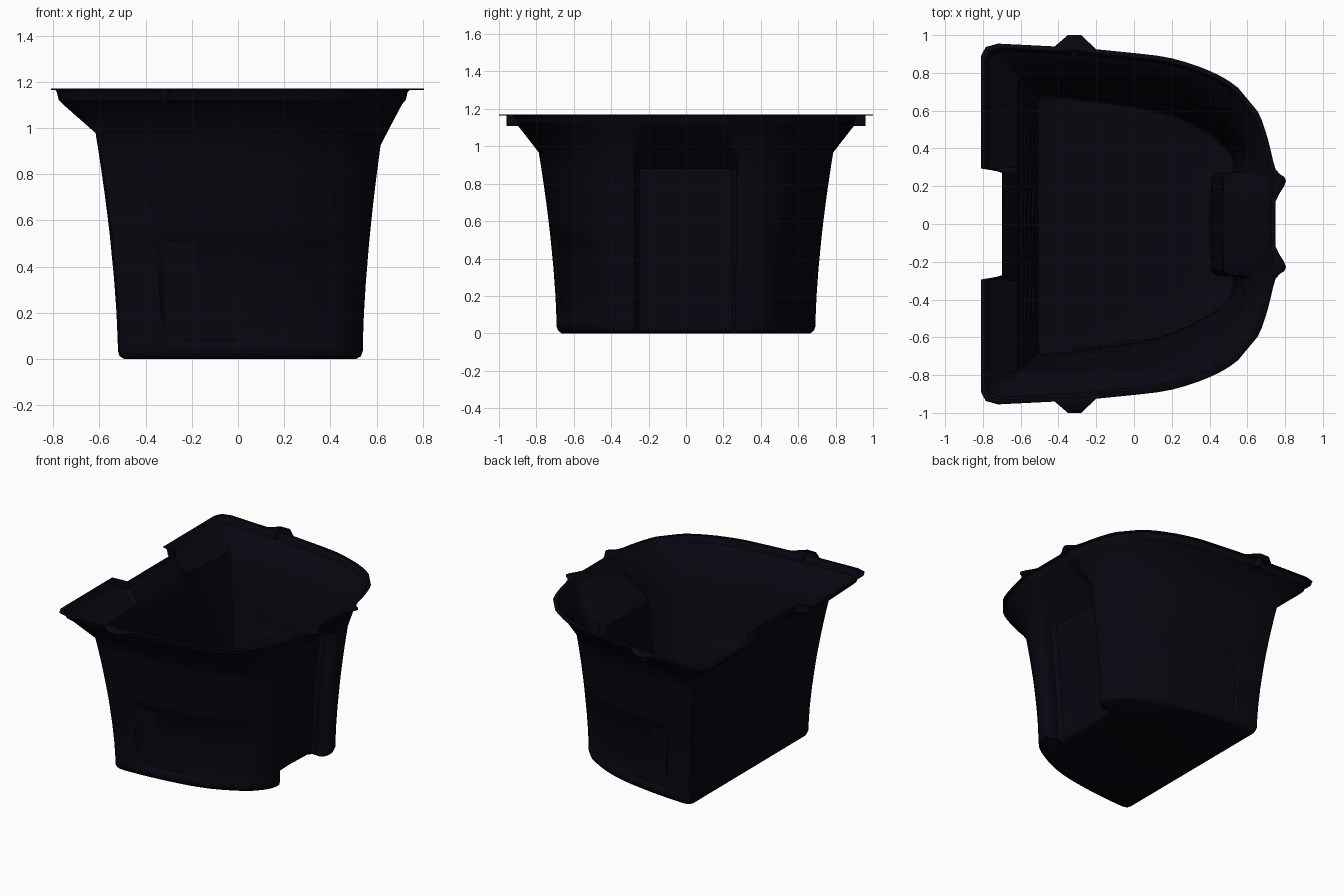
import bpy, bmesh, math

if "Cube" in bpy.data.objects:
    bpy.data.objects.remove(bpy.data.objects["Cube"])

mat = bpy.data.materials.new("dark_plastic")
mat.diffuse_color = (0.002, 0.002, 0.005, 1)
mat.use_nodes = True
mat.node_tree.nodes["Principled BSDF"].inputs["Base Color"].default_value = mat.diffuse_color


def finish(ob, angle=35):
    ob.data.materials.append(mat)
    bpy.ops.object.select_all(action='DESELECT')
    ob.select_set(True)
    bpy.context.view_layer.objects.active = ob
    bpy.ops.object.shade_smooth_by_angle(angle=math.radians(angle))


# Half cross-sections from back middle to right middle: foot and shoulder
FOOT = [(-.52, 0), (-.52, .25), (-.52, .27), (-.52, .30), (-.52, .655), (-.51, .683), (-.48, .692),
        (-.33, .685), (-.315, .683), (-.22, .675), (-.15, .667), (0, .645), (.15, .61), (.28, .56),
        (.42, .485), (.445, .465), (.52, .38), (.54, .30), (.515, .265), (.42, .245), (.41, 0)]
SHOULDER = [(-.62, 0), (-.62, .25), (-.62, .27), (-.62, .30), (-.62, .75), (-.605, .78), (-.57, .787),
            (-.40, .78), (-.38, .778), (-.27, .77), (-.20, .765), (0, .748), (.17, .715), (.32, .66),
            (.475, .565), (.505, .54), (.60, .41), (.617, .31), (.60, .27), (.48, .245), (.475, 0)]


# Rim half-outline, widened by a lip; tab = how far the lugs stick out
def rim_outline(lip, tab):
    back, side = -.78 - lip, .925 + lip
    return [(-.70, 0), (-.70, .25), (-.70, .275), (back, .30 - lip * .2),
            (back, side - .065), (back + .025, side - .018), (back + .09, side),
            (-.42, side - .015), (-.35, side - .02 + tab), (-.28, side - .02 + tab),
            (-.20, side - .03), (0, .875 + lip), (.20, .847 + lip), (.39 + lip * .5, .785 + lip * .8),
            (.53 + lip * .7, .70 + lip * .7), (.625 + lip, .575 + lip * .7), (.68 + lip, .43 + lip * .5),
            (.72 + lip, .29), (.73 + lip + tab * .7, .23), (.72 + lip, .12), (.72 + lip, 0)]


def scaled(half, sx, sy=None):
    return [(x * sx, y * (sy or sx)) for x, y in half]


# Closed ring: rounds the curved side with a spline and mirrors the half
def ring(half, z):
    zs = z if isinstance(z, list) else [z] * len(half)
    src = [(x, y, h) for (x, y), h in zip(half, zs)]
    pts = []
    for i, p in enumerate(src):
        pts.append(p)
        if 11 <= i <= 18 and i not in (14,):
            a, b, c, d = src[i - 1:i + 3]
            for t in (1 / 3, 2 / 3):
                pts.append(tuple(.5 * (2 * q + (r - o) * t + (2 * o - 5 * q + 4 * r - s) * t * t
                                       + (3 * q - o - 3 * r + s) * t ** 3)
                                 for o, q, r, s in zip(a, b, c, d)))
    return pts + [(x, -y, h) for x, y, h in pts[-2:0:-1]]


# Rings from the floor up to the lip
shoulder_z = [1.02 if i < 4 else 1.0 if i == 4 else .88 if i > 18 else .968 - .035 * (x + .6)
              for i, (x, _) in enumerate(SHOULDER)]
rings = [ring(scaled(FOOT, .945, .96), 0), ring(scaled(FOOT, .985), .012)]
for h in (.03, .06, .08, .2, .35, .53, .55, .62, .72, .82, .92, 1):
    t = max(0, h - .03) ** 1.6 / .97 ** 1.6
    half, zs = [], []
    for i, (a, b) in enumerate(zip(FOOT, SHOULDER)):
        # Shallow grip panel pressed into each long side
        k = .98 if 8 <= i <= 14 and .07 < h < .54 else 1
        half.append(((a[0] + (b[0] - a[0]) * t), (a[1] + (b[1] - a[1]) * t) * k))
        zs.append(.035 + (shoulder_z[i] - .035) * (h - .03) / .97)
    rings.append(ring(half, zs))
wall = rim_outline(0, 0)
rings += [ring(scaled(wall, .975, .967), 1.105), ring(scaled(wall, .995), 1.122),
          ring(rim_outline(.004, 0), 1.155),
          ring(rim_outline(.010, .005), 1.164), ring(rim_outline(.030, .065), 1.164)]

# Bucket shell
bm = bmesh.new()
loops = [[bm.verts.new(p) for p in r] for r in rings]
n = len(loops[0])
for a, b in zip(loops, loops[1:]):
    for i in range(n):
        j = (i + 1) % n
        bm.faces.new((a[i], b[i], b[j], a[j]))
floor = bm.faces.new(loops[0])
bmesh.ops.recalc_face_normals(bm, faces=bm.faces)
# Floor must face down so the thickness grows inward
bm.normal_update()
if floor.normal.z > 0:
    bmesh.ops.reverse_faces(bm, faces=bm.faces)
me = bpy.data.meshes.new("bucket_shell")
bm.to_mesh(me)
bm.free()
shell = bpy.data.objects.new("bucket_shell", me)
bpy.context.collection.objects.link(shell)
finish(shell)
sol = shell.modifiers.new("thickness", 'SOLIDIFY')
sol.thickness, sol.offset = .006, -1

# Small gussets under the side lugs
for s, name in ((1, "back_lug_gusset"), (-1, "front_lug_gusset")):
    bpy.ops.mesh.primitive_cylinder_add(vertices=16, radius=.016, depth=.055,
                                        location=(-.315, s * .925, 1.136))
    ob = bpy.context.object
    ob.name = name
    ob.scale.y = 2.2
    finish(ob)

# Faint wavy ridges on the inside of the flat wall
for k in range(3):
    z0 = .45 + .17 * k
    cu = bpy.data.curves.new("wall_ridge", 'CURVE')
    cu.dimensions, cu.bevel_depth, cu.bevel_resolution = '3D', .007, 2
    sp = cu.splines.new('POLY')
    sp.points.add(40)
    for i, p in enumerate(sp.points):
        y = -.5 + i / 40
        z = z0 + .03 * math.cos(y * 4 * math.pi)
        x = -.52 - .10 * max(0, z - .03) ** 1.6 + .008
        p.co = (x, y, z, 1)
    ob = bpy.data.objects.new("wall_ridge", cu)
    cu.materials.append(mat)
    bpy.context.collection.objects.link(ob)
